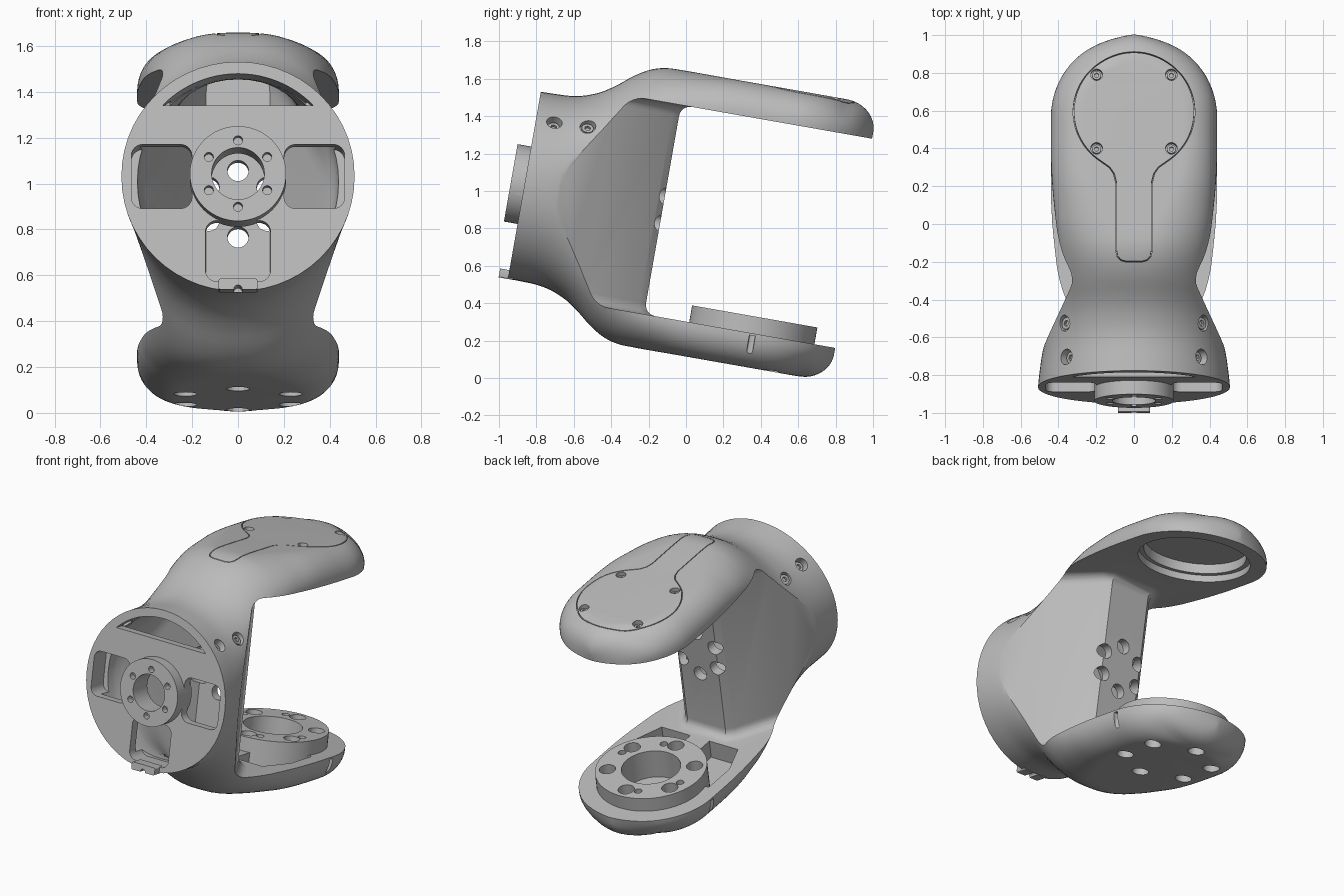
import bpy, bmesh
from math import sin, cos, pi, sqrt, radians, asin
from mathutils import Vector, Matrix

if "Cube" in bpy.data.objects:
    bpy.data.objects.remove(bpy.data.objects["Cube"])

MID = 0.865                      # height of the symmetry plane before tilting
ARM = 0.32                       # centre of the round arm ends
TILT = Matrix.Rotation(radians(-10), 4, 'X')

grey = bpy.data.materials.new("satin grey")
grey.use_nodes = True
grey.diffuse_color = (0.5, 0.5, 0.5, 1)
grey.node_tree.nodes["Principled BSDF"].inputs["Base Color"].default_value = (0.5, 0.5, 0.5, 1)


def make(name, bm):
    bmesh.ops.recalc_face_normals(bm, faces=bm.faces)
    mesh = bpy.data.meshes.new(name)
    bm.to_mesh(mesh)
    bm.free()
    mesh.materials.append(grey)
    obj = bpy.data.objects.new(name, mesh)
    bpy.context.collection.objects.link(obj)
    return obj


def cylinder(name, start, axis, radius, length, sides=48):
    axis = Vector(axis).normalized()
    bm = bmesh.new()
    turn = axis.to_track_quat('Z', 'Y').to_matrix().to_4x4()
    place = Matrix.Translation(Vector(start) + axis * length / 2) @ turn
    bmesh.ops.create_cone(bm, cap_ends=True, segments=sides, radius1=radius,
                          radius2=radius, depth=length, matrix=place)
    return make(name, bm)


def prism(name, points, low, high, upright=True, fillet=0):
    """Extrude an outline upward, or front to back if not upright."""
    bm = bmesh.new()
    rings = [[bm.verts.new((a, b, c) if upright else (a, c, b)) for a, b in points]
             for c in (low, high)]
    for i in range(len(points)):
        j = (i + 1) % len(points)
        bm.faces.new((rings[0][i], rings[0][j], rings[1][j], rings[1][i]))
    caps = [bm.faces.new(r) for r in rings]
    if fillet:
        bmesh.ops.recalc_face_normals(bm, faces=bm.faces)
        bmesh.ops.bevel(bm, geom=[e for f in caps for e in f.edges], offset=fillet,
                        segments=6, profile=0.5, affect='EDGES')
    return make(name, bm)


def rounded(cx, cy, hx, hy, r):
    pts = []
    for k, (sx, sy) in enumerate(((1, 1), (-1, 1), (-1, -1), (1, -1))):
        for i in range(7):
            a = pi / 2 * (k + i / 6)
            pts.append((cx + sx * (hx - r) + r * cos(a), cy + sy * (hy - r) + r * sin(a)))
    return pts


def boolean(obj, tool, operation='DIFFERENCE'):
    mod = obj.modifiers.new("cut", 'BOOLEAN')
    mod.operation, mod.solver, mod.object = operation, 'EXACT', tool
    graph = bpy.context.evaluated_depsgraph_get()
    mesh = bpy.data.meshes.new_from_object(obj.evaluated_get(graph))
    obj.modifiers.clear()
    obj.data = mesh
    bpy.data.objects.remove(tool)


# Body stations: depth, half width, half height, corner width, corner height
STATIONS = [(-1.03, .51, .507, .51, .507), (-.85, .487, .512, .48, .49),
            (-.75, .46, .54, .44, .46), (-.66, .432, .59, .41, .42),
            (-.53, .405, .7, .38, .36), (-.42, .395, .75, .36, .27),
            (-.28, .41, .753, .3, .2), (-.05, .433, .752, .2, .17),
            (.1, .44, .752, .18, .17), (.9, .44, .752, .18, .17)]


def blend(v):
    for a, b in zip(STATIONS, STATIONS[1:]):
        if v <= b[0]:
            t = max(0, (v - a[0]) / (b[0] - a[0]))
            return [p + (q - p) * t for p, q in zip(a[1:], b[1:])]


def station(v):
    near = [blend(v + d) for d in (-.05, -.025, 0, .025, .05)]
    x, h, rx, rh = (sum(c) / len(c) for c in zip(*near))
    if v > ARM:                                  # round the arm end in plan
        flat = sqrt(max(0, (x - rx) ** 2 - (v - ARM) ** 2))
        x *= sqrt(max(0, 1 - ((v - ARM) / .438) ** 2))
        rx = x - flat
    if v > .59:                                  # and in height
        h -= .15 * (1 - sqrt(max(0, 1 - ((v - .59) / .168) ** 2)))
    return x, h, rx, rh


def side_plane(v):
    return .16 - (v + .28) * .58


def loft(name, depths, wall=0):
    bm, rings = bmesh.new(), []
    for v in depths:
        x, h, rx, rh = station(v)
        if wall:
            x, h = min(x - wall, side_plane(v) - wall), h - wall
            rx, rh = min(rx, x * .99), min(rh, h * .99)
        ring = []
        for k, (sx, sz) in enumerate(((1, 1), (-1, 1), (-1, -1), (1, -1))):
            for i in range(15):
                a = pi / 2 * (k + i / 14)
                ring.append(bm.verts.new((sx * (x - rx * .995) + rx * .995 * cos(a), v,
                                          MID + sz * (h - rh * .995) + rh * .995 * sin(a))))
        rings.append(ring)
    n = len(rings[0])
    for a, b in zip(rings, rings[1:]):
        for i in range(n):
            bm.faces.new((a[i], a[(i + 1) % n], b[(i + 1) % n], b[i]))
    bm.faces.new(rings[0])
    bm.faces.new(rings[-1])
    return make(name, bm)


# Outer body with rounded arm ends
depths = [-1.03 + i * .03 for i in range(45)]
depths += [ARM + .4375 * sin(pi / 2 * i / 18) for i in range(1, 19)]
body = loft("bracket_body", depths)

# Opening between the arms with slanted column sides
half = [(.14, -.28), (.18, -.315), (side_plane(-1.04), -1.04), (1.1, -1.04), (1.1, 1.2)]
outline = half + [(-x, v) for x, v in reversed(half)]
boolean(body, prism("gap", outline, MID - .568, MID + .568, fillet=.06))

# Hollow column
boolean(body, loft("hollow", [-.97 + i * .035 for i in range(19)], .055))

# Front plate windows
for s in (-1, 1):
    boolean(body, prism("side_window", rounded(s * .333, MID, .132, .142, .05), -1.1, -.9, False))
boolean(body, prism("low_window", rounded(0, MID - .33, .142, .135, .05), -1.1, -.9, False))
a0 = asin(.315 / .455)
arc = [a0 + (pi - 2 * a0) * i / 24 for i in range(25)]
boolean(body, prism("top_window", [(.455 * cos(a), MID + .455 * sin(a)) for a in arc],
                    -1.1, -.9, False))

# Front hub and locating tab
boolean(body, cylinder("hub", (0, -1.104, MID), (0, 1, 0), .21, .15, 64), 'UNION')
boolean(body, cylinder("bore", (0, -1.2, MID), (0, 1, 0), .115, .4))
boolean(body, prism("tab", rounded(0, MID - .485, .085, .024, .01), -1.08, -1.0, False), 'UNION')
boolean(body, cylinder("tab_hole", (0, -1.2, MID - .507), (0, 1, 0), .018, .2, 16))

# Bolt circles through hub and column wall
for i in range(6):
    a = pi / 6 + i * pi / 3
    x, z = .147 * cos(a), MID + .147 * sin(a)
    boolean(body, cylinder("hub_hole", (x, -1.2, z), (0, 1, 0), .02, .14, 20))
    boolean(body, cylinder("wall_hole", (x, -.47, z), (0, 1, 0), .046, .3, 28))

# Lower arm pockets, bearing seat and edge notches
for s in (-1, 1):
    pocket = [(s * .07, -.2), (s * .28, -.2), (s * .355, 0), (s * .355, .22), (s * .07, .22)]
    boolean(body, prism("pocket", pocket, .18, .4))
    boolean(body, prism("notch", rounded(s * .44, .31, .03, .016, .01), .16, .285))
boolean(body, cylinder("seat", (0, .305, .17), (0, 0, 1), .34, .218, 72), 'UNION')
boolean(body, cylinder("seat_bore", (0, .305, .2), (0, 0, 1), .18, .3, 64))
for i in range(6):
    a = pi / 6 + i * pi / 3
    boolean(body, cylinder("seat_hole", (.265 * cos(a), .305 + .265 * sin(a), 0),
                           (0, 0, 1), .05, .5, 28))
    if i % 3:
        b = a + .3
        boolean(body, cylinder("pin_hole", (.26 * cos(b), .305 + .26 * sin(b), .33),
                               (0, 0, 1), .024, .1, 20))

# Stepped round opening under the upper arm
boolean(body, cylinder("recess", (0, ARM, 1.3), (0, 0, 1), .34, .175, 72))
boolean(body, cylinder("cavity", (0, ARM, 1.4), (0, 0, 1), .31, .135, 72))

# Keyhole seam of the top cover
edge = [(.32 * cos(a), ARM + .32 * sin(a)) for a in
        (radians(-57 + 147 * i / 30) for i in range(30, -1, -1))]
edge += [(.13, .02), (.106, -.015), (.095, -.06), (.095, -.42), (.088, -.455), (.07, -.474), (.04, -.482)]
edge += [(-x, v) for x, v in reversed(edge[1:])]
bm = bmesh.new()
rows = [[bm.verts.new((x, v, z)) for x, v in edge] for z in (1.56, 1.75)]
for i in range(len(edge)):
    j = (i + 1) % len(edge)
    bm.faces.new((rows[0][i], rows[0][j], rows[1][j], rows[1][i]))
seam = make("seam", bm)
thick = seam.modifiers.new("thick", 'SOLIDIFY')
thick.thickness, thick.offset = .005, 0
boolean(body, seam)

# Cover screws and side screws in their counterbores
parts = [body]


def screw(name, start, axis, radius):
    axis = Vector(axis).normalized()
    start = Vector(start)
    boolean(body, cylinder("counterbore", start, axis, radius, .2, 28))
    head = cylinder(name, start - axis * .01, axis, radius * .75, .03, 24)
    boolean(head, cylinder("socket", start + axis * .005, axis, radius * .4, .1, 6))
    parts.append(head)


for sx in (-1, 1):
    for sv in (-1, 1):
        screw("cover_screw", (sx * .198, ARM + sv * .198, 1.575), (0, 0, 1), .031)
    for v, reach in ((-.93, .32), (-.75, .345)):
        screw("side_screw", (sx * reach, v, MID + reach), (sx, 0, 1), .042)

# Tilt everything and shade
for obj in parts:
    obj.data.transform(TILT)
    bpy.ops.object.select_all(action='DESELECT')
    obj.select_set(True)
    bpy.context.view_layer.objects.active = obj
    bpy.ops.object.shade_smooth_by_angle(angle=radians(28))
